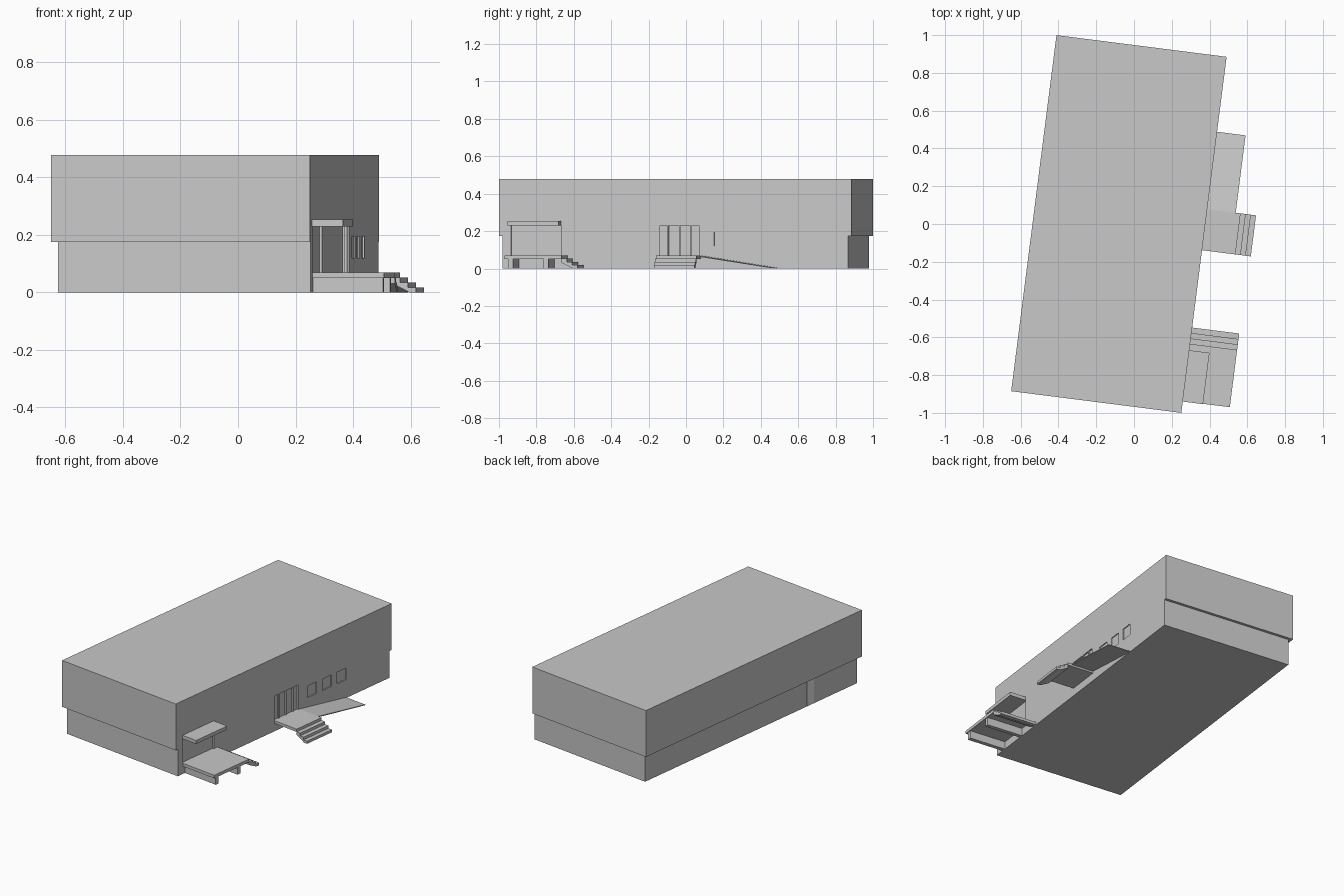
import bpy, bmesh, math
from mathutils import Matrix

cube = bpy.data.objects.get("Cube")
if cube:
    bpy.data.objects.remove(cube, do_unlink=True)

# The whole building is turned slightly; parts are built in its own frame
# (across = u, along = v, up = z)
FRAME = Matrix.Translation((-0.08, 0, 0)) @ Matrix.Rotation(math.radians(-7.25), 4, "Z")
WALL = 0.454      # right wall
END = 0.95        # half length
DECK = 0.07       # platform height


def material(name, value):
    mat = bpy.data.materials.new(name)
    mat.use_nodes = True
    colour = (value, value, value, 1)
    mat.diffuse_color = colour
    mat.node_tree.nodes["Principled BSDF"].inputs["Base Color"].default_value = colour
    return mat


GREY = material("plain grey", 0.58)
PALE = material("pale door", 0.9)


def finish(name, bm, mat):
    bmesh.ops.recalc_face_normals(bm, faces=bm.faces)
    mesh = bpy.data.meshes.new(name)
    bm.to_mesh(mesh)
    bm.free()
    mesh.materials.append(mat)
    obj = bpy.data.objects.new(name, mesh)
    obj.matrix_world = FRAME
    bpy.context.collection.objects.link(obj)
    return obj


def add_box(bm, u, v, z):
    size = Matrix.Diagonal((u[1] - u[0], v[1] - v[0], z[1] - z[0], 1))
    centre = Matrix.Translation((sum(u) / 2, sum(v) / 2, sum(z) / 2))
    bmesh.ops.create_cube(bm, size=1, matrix=centre @ size)


def boxes(name, parts, mat=GREY):
    bm = bmesh.new()
    for part in parts:
        add_box(bm, *part)
    return finish(name, bm, mat)


def prism(name, profile, place, shift):
    """Extrude a (distance, height) profile; place maps it into the frame."""
    bm = bmesh.new()
    face = bm.faces.new([bm.verts.new(place(d, h)) for d, h in profile])
    moved = bmesh.ops.extrude_face_region(bm, geom=[face])["geom"]
    bmesh.ops.translate(bm, vec=shift, verts=[g for g in moved if isinstance(g, bmesh.types.BMVert)])
    return finish(name, bm, GREY)


def stair_profile(start, tread, count=3):
    rise = DECK / (count + 1)
    points = [(start, DECK - 2.2 * rise), (start, DECK - rise)]
    for i in range(count):
        height = DECK - rise * (i + 1)
        points += [(start + tread * (i + 1), height), (start + tread * (i + 1), height - rise)]
        if i < count - 1:
            continue
    points.append((start + tread * (count - 0.8), 0))
    return points


# Main hall: wide upper storey over a slightly set-back base
upper = boxes("upper_storey", [((-WALL, WALL), (-END, END), (0.175, 0.478))])
base = boxes("base_storey", [((-WALL + 0.023, WALL), (-END + 0.018, END - 0.018), (0, 0.175))])

# Shallow recesses for the loading door, main entrance and windows
recesses = [((WALL - 0.01, WALL + 0.1), (-0.885, -0.615), (DECK, 0.23)),
            ((WALL - 0.01, WALL + 0.1), (-0.083, 0.128), (DECK, 0.23))]
for far in (0.29, 0.42, 0.55):
    recesses.append(((WALL - 0.006, WALL + 0.1), (far - 0.08, far), (0.12, 0.195)))
cutter = boxes("recess_cutter", recesses)
cutter.hide_render = True
for body in (upper, base):
    mod = body.modifiers.new("recesses", "BOOLEAN")
    mod.operation, mod.solver, mod.object = "DIFFERENCE", "EXACT", cutter
graph = bpy.context.evaluated_depsgraph_get()
cut = [bpy.data.meshes.new_from_object(b.evaluated_get(graph)) for b in (upper, base)]
for body, mesh in zip((upper, base), cut):
    body.modifiers.clear()
    body.data = mesh
bpy.data.objects.remove(cutter, do_unlink=True)

# Entrance door frame
inner = (WALL - 0.011, WALL - 0.001)
bars = [(inner, (v - 0.004, v + 0.004), (DECK, 0.23)) for v in (-0.04, 0.023, 0.085)]
boxes("entrance_mullions", bars)

# Loading dock: slab, two cross walls, canopy and side steps
boxes("dock_platform", [((WALL, 0.705), (-0.888, -0.582), (0.05, DECK))])
boxes("dock_supports", [((WALL, 0.70), (v, v + 0.026), (0, 0.05)) for v in (-0.869, -0.678)])
boxes("dock_canopy", [((WALL, 0.562), (-0.89, -0.616), (0.23, 0.253))])
prism("dock_steps", stair_profile(-0.582, 0.029), lambda d, h: (WALL, d, h), (0.705 - WALL, 0, 0))

# Main entrance: landing, outward steps and access ramp
boxes("entrance_landing", [((WALL, 0.632), (-0.082, 0.137), (0.052, DECK))])
prism("entrance_steps", stair_profile(0.632, 0.0275), lambda d, h: (d, -0.082, h), (0, 0.219, 0))
ramp = [(0.137, DECK), (0.55, 0.004), (0.55, 0), (0.137, DECK - 0.006)]
prism("entrance_ramp", ramp, lambda d, h: (WALL, d, h), (0.606 - WALL, 0, 0))

# Service door on the left wall
boxes("service_door", [((-WALL + 0.02, -WALL + 0.026), (-0.55, -0.49), (0.003, 0.172))], PALE)
